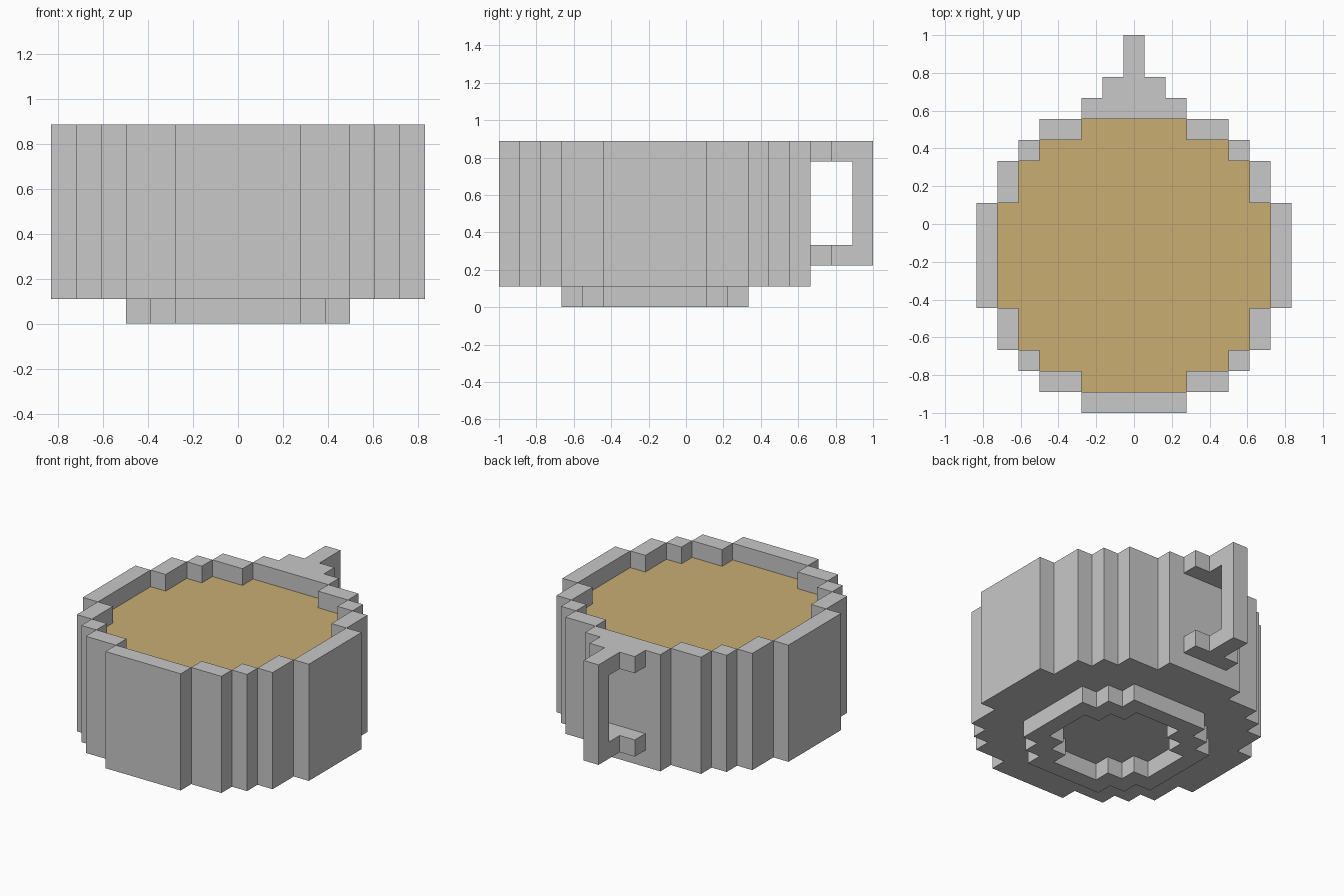
import bpy, bmesh

if "Cube" in bpy.data.objects:
    bpy.data.objects.remove(bpy.data.objects["Cube"])

V = 1 / 9          # block size: the model is 18 blocks long
CY = -1.5          # cup centre along y, in blocks


def material(name, rgb):
    m = bpy.data.materials.new(name)
    m.diffuse_color = (*rgb, 1)
    m.use_nodes = True
    m.node_tree.nodes["Principled BSDF"].inputs["Base Color"].default_value = m.diffuse_color
    return m


def disc(diameter, layers):
    """Blocks of a round pixel disc repeated on the given layers."""
    r = diameter // 2
    span = range(-r, r + 1)
    return {(x, y, z) for x in span for y in span for z in layers
            if x * x + y * y <= (diameter / 2) ** 2}


def box(xs, ys, zs):
    return {(x, y, z) for x in xs for y in ys for z in zs}


grey = material("cup_grey", (0.58, 0.58, 0.58))
tan = material("drink_tan", (0.58, 0.42, 0.17))

# Handle: two arms with wide roots joined by an upright grip
handle = box([0], [10], range(2, 8))
for z in (2, 7):
    handle |= box(range(-1, 2), [8], [z]) | box([0], [9], [z])

parts = {
    "foot_ring": (disc(9, [0]) - disc(7, [0]), grey),
    "cup_body": (disc(15, range(1, 8)) - disc(13, range(2, 8)), grey),
    "drink": (disc(13, range(2, 7)), tan),
    "handle": (handle, grey),
}
solid = set().union(*(cells for cells, _ in parts.values()))


def build(name, cells, mat):
    """Mesh only the outer block faces, then merge the flat areas."""
    bm = bmesh.new()
    verts = {}

    def vert(p):
        if p not in verts:
            verts[p] = bm.verts.new(((p[0] - 0.5) * V, (p[1] + CY - 0.5) * V, p[2] * V))
        return verts[p]

    for c in sorted(cells):
        for axis in range(3):
            for side in (0, 1):
                n = list(c)
                n[axis] += 2 * side - 1
                if tuple(n) in solid:
                    continue
                corners = []
                for a, b in ((0, 0), (1, 0), (1, 1), (0, 1)):
                    p = list(c)
                    p[axis] += side
                    p[(axis + 1) % 3] += a
                    p[(axis + 2) % 3] += b
                    corners.append(vert(tuple(p)))
                bm.faces.new(corners if side else corners[::-1])
    bmesh.ops.dissolve_limit(bm, angle_limit=0.01, verts=bm.verts[:], edges=bm.edges[:])
    mesh = bpy.data.meshes.new(name)
    bm.to_mesh(mesh)
    bm.free()
    mesh.materials.append(mat)
    bpy.context.collection.objects.link(bpy.data.objects.new(name, mesh))


for name, (cells, mat) in parts.items():
    build(name, cells, mat)
